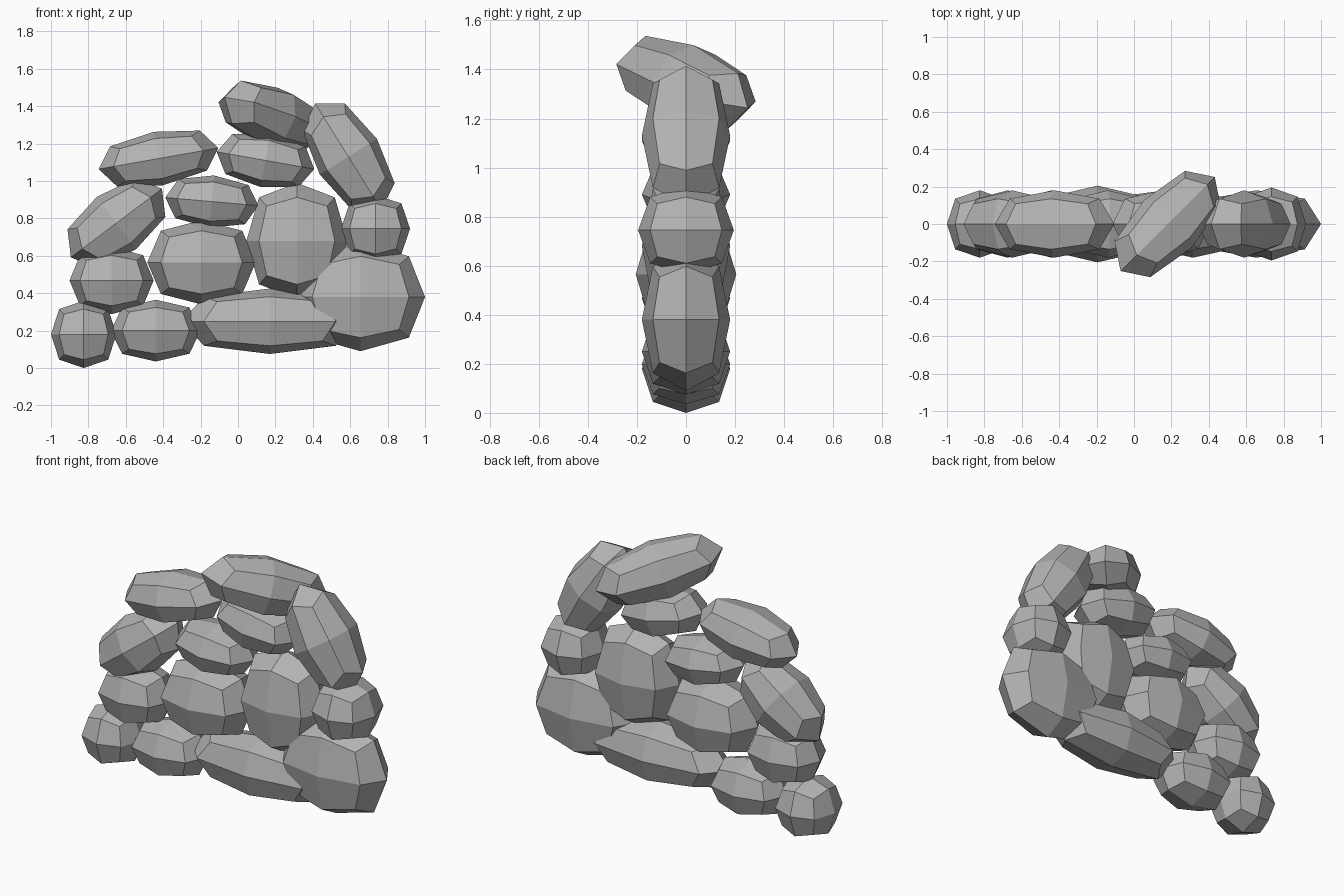
import bpy
import bmesh
from math import radians
from mathutils import Euler, Matrix, Vector

default_cube = bpy.data.objects.get("Cube")
if default_cube:
    bpy.data.objects.remove(default_cube, do_unlink=True)

# One plain grey for every stone
grey = bpy.data.materials.new("stone_grey")
grey.use_nodes = True
grey.diffuse_color = (0.45, 0.45, 0.45, 1)
grey.node_tree.nodes["Principled BSDF"].inputs["Base Color"].default_value = grey.diffuse_color

FACE, EDGE, CORNER = 1.0, 0.75, 0.6


def stone(name, centre, half_size, tilt=0, turn=0):
    """A rounded block: a cube split once, its edges and corners drawn in."""
    bm = bmesh.new()
    bmesh.ops.create_cube(bm, size=2)
    bmesh.ops.subdivide_edges(bm, edges=bm.edges[:], cuts=1, use_grid_fill=True)
    for vert in bm.verts:
        axes_used = sum(abs(c) > 0.5 for c in vert.co)
        vert.co *= (FACE, EDGE, CORNER)[axes_used - 1]
    rotation = Euler((0, radians(tilt), radians(turn))).to_matrix().to_4x4()
    place = Matrix.Translation(centre) @ rotation @ Matrix.Diagonal(Vector(half_size).to_4d())
    bm.transform(place)
    bmesh.ops.recalc_face_normals(bm, faces=bm.faces[:])
    mesh = bpy.data.meshes.new(name)
    bm.to_mesh(mesh)
    bm.free()
    mesh.materials.append(grey)
    obj = bpy.data.objects.new(name, mesh)
    bpy.context.collection.objects.link(obj)
    return obj


def wall_stone(name, x, z, width, height, depth=0.18, tilt=0):
    """A stone centred in the thickness of the wall, sized by half extents."""
    return stone(name, (x, 0, z), (width, depth, height), tilt)


# Bottom course
wall_stone("base_stone_right_end", -.825, .18, .175, .18)
wall_stone("base_stone_right", -.44, .2, .24, .165)
wall_stone("base_stone_long", .17, .25, .47, .175)
wall_stone("base_stone_left_end", .655, .38, .345, .29)

# Middle course
wall_stone("middle_stone_right", -.676, .468, .225, .18)
wall_stone("middle_stone_centre", -.195, .565, .29, .225, depth=.205)
wall_stone("middle_stone_tall", .315, .68, .27, .31)
wall_stone("middle_stone_left", .735, .745, .185, .18, depth=.195)

# Upper course
wall_stone("upper_stone_slanted", -.65, .775, .305, .175, tilt=-37)
wall_stone("upper_stone_centre", -.14, .89, .25, .14, tilt=5)
wall_stone("upper_stone_flat", .147, 1.11, .265, .145, tilt=10)
wall_stone("upper_stone_right", -.425, 1.12, .325, .145, tilt=-10)
wall_stone("upper_stone_leaning", .59, 1.13, .335, .18, tilt=58)

# Capstone lying diagonally across the wall
stone("capstone", (.18, 0, 1.345), (.37, .18, .16), tilt=16, turn=45)
